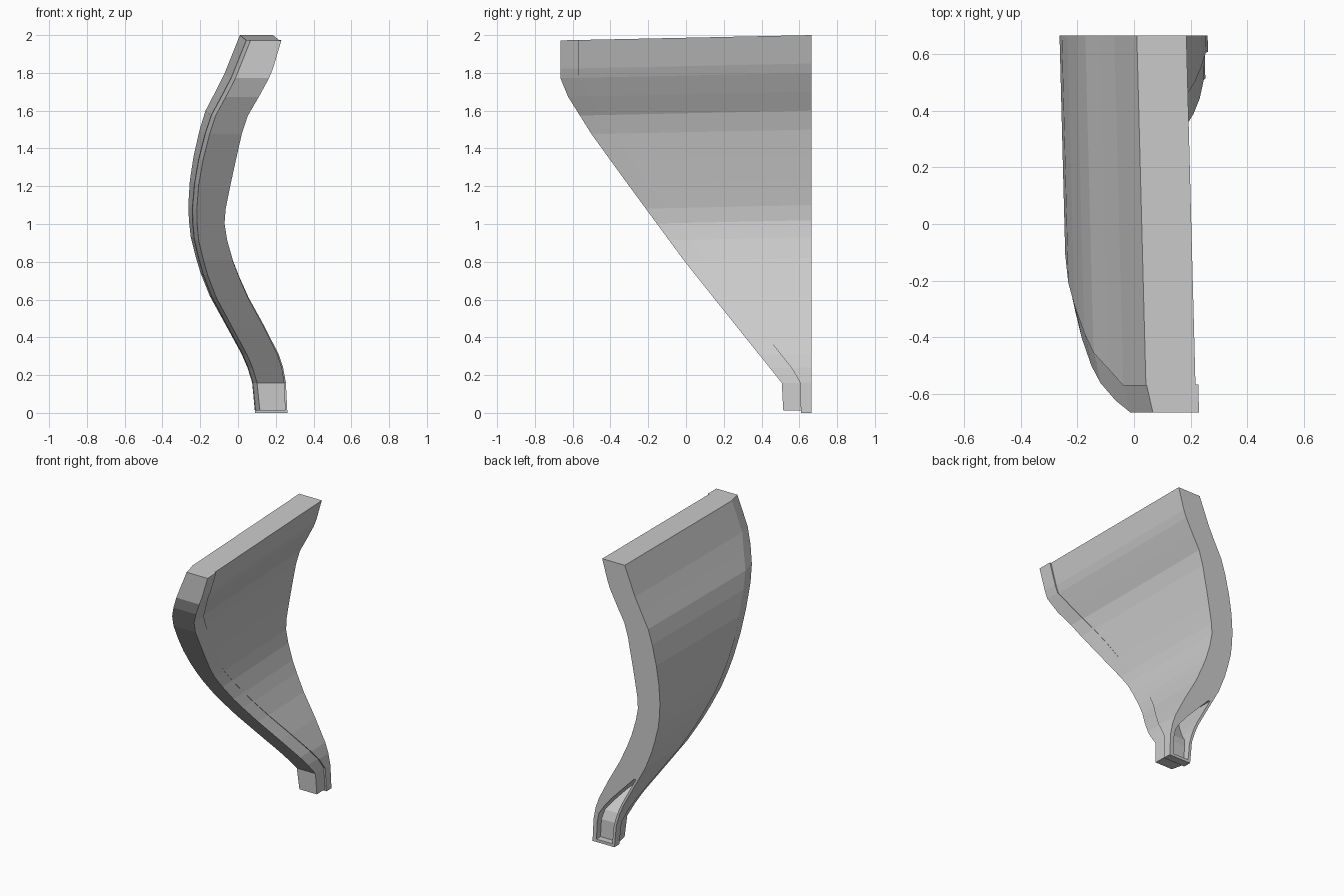
import bpy, bmesh

if "Cube" in bpy.data.objects:
    bpy.data.objects.remove(bpy.data.objects["Cube"])

BACK = 0.665
# S-curved cross-section at the back edge: height, left x, right x
PROFILE = [(0.0, .09, .26), (.16, .075, .252), (.24, .05, .236), (.31, .02, .212),
           (.46, -.062, .135), (.62, -.15, .045), (.74, -.198, -.01), (.82, -.222, -.042),
           (.93, -.25, -.075), (1.02, -.26, -.092), (1.1, -.263, -.088), (1.23, -.255, -.066),
           (1.36, -.235, -.042), (1.5, -.203, -.015), (1.6, -.172, .015), (1.7, -.12, .07),
           (1.8, -.07, .122), (1.85, -.05, .142), (2.0, .01, .185)]
# Slanted front edge of the rim and of the panel: height, y
OUTER = [(0, .515), (.15, .515), (.82, -.01), (1.22, -.3), (1.5, -.5), (1.71, -.63), (1.8, -.665), (2, -.665)]
INNER = [(0, .608), (.18, .605), (.8, .12), (1.22, -.2), (1.38, -.3), (1.6, -.455), (1.8, -.57), (2, -.57)]


def lerp(table, z, col=1):
    for a, b in zip(table, table[1:]):
        if z <= b[0]:
            t = (z - a[0]) / (b[0] - a[0])
            return a[col] + t * (b[col] - a[col])
    return table[-1][col]


def skew(x, y, z):
    """The whole panel leans slightly towards its front edge."""
    d = BACK - y
    return (x + .026 * d, y, max(z - .021 * d * min(1, z / .4), 0))


def loft(name, sections):
    bm = bmesh.new()
    rings = [[bm.verts.new(p) for p in s] for s in sections]
    for a, b in zip(rings, rings[1:]):
        for i in range(4):
            j = (i + 1) % 4
            bm.faces.new((a[i], a[j], b[j], b[i]))
    bm.faces.new(rings[0][::-1])
    bm.faces.new(rings[-1])
    bmesh.ops.recalc_face_normals(bm, faces=bm.faces)
    me = bpy.data.meshes.new(name)
    bm.to_mesh(me)
    bm.free()
    ob = bpy.data.objects.new(name, me)
    bpy.context.collection.objects.link(ob)
    return ob


# Curved main panel
panel = loft("curved_panel", [
    [skew(l, lerp(INNER, z), z), skew(r, lerp(INNER, z), z), skew(r, BACK, z), skew(l, BACK, z)]
    for z, l, r in PROFILE])

# Front rim, tapering towards its leading edge
rim = []
for z, l, r in PROFILE:
    yo, yi = lerp(OUTER, z), lerp(INNER, z)
    step = -.012 + .011 * z
    zz = max(z, .012)
    rim.append([skew(l + .022, yo, zz), skew(r + step, yo, zz),
                skew(r + step, yi + .004, zz), skew(l + .002, yi + .004, zz)])
loft("front_rim", rim)

# Tapered pocket in the lower back edge
pocket = []
for i in range(9):
    z = .02 + .5 * i / 8
    l, r = lerp(PROFILE, z, 1), lerp(PROFILE, z, 2)
    t = max(0, (z - .2) / .32)
    x0 = l + .018
    x1 = (r - .03) * (1 - t) + (l + .03) * t
    y = lerp(INNER, z) + .012
    pocket.append([skew(x0, y, z), skew(x1, y, z), (x1, .75, z), (x0, .75, z)])
cutter = loft("pocket_cutter", pocket)
cutter.hide_render = True
cutter.hide_set(True)
mod = panel.modifiers.new("pocket", 'BOOLEAN')
mod.operation = 'DIFFERENCE'
mod.object = cutter
mod.solver = 'EXACT'
bpy.context.view_layer.objects.active = panel
bpy.ops.object.modifier_apply(modifier=mod.name)
bpy.data.objects.remove(cutter)
